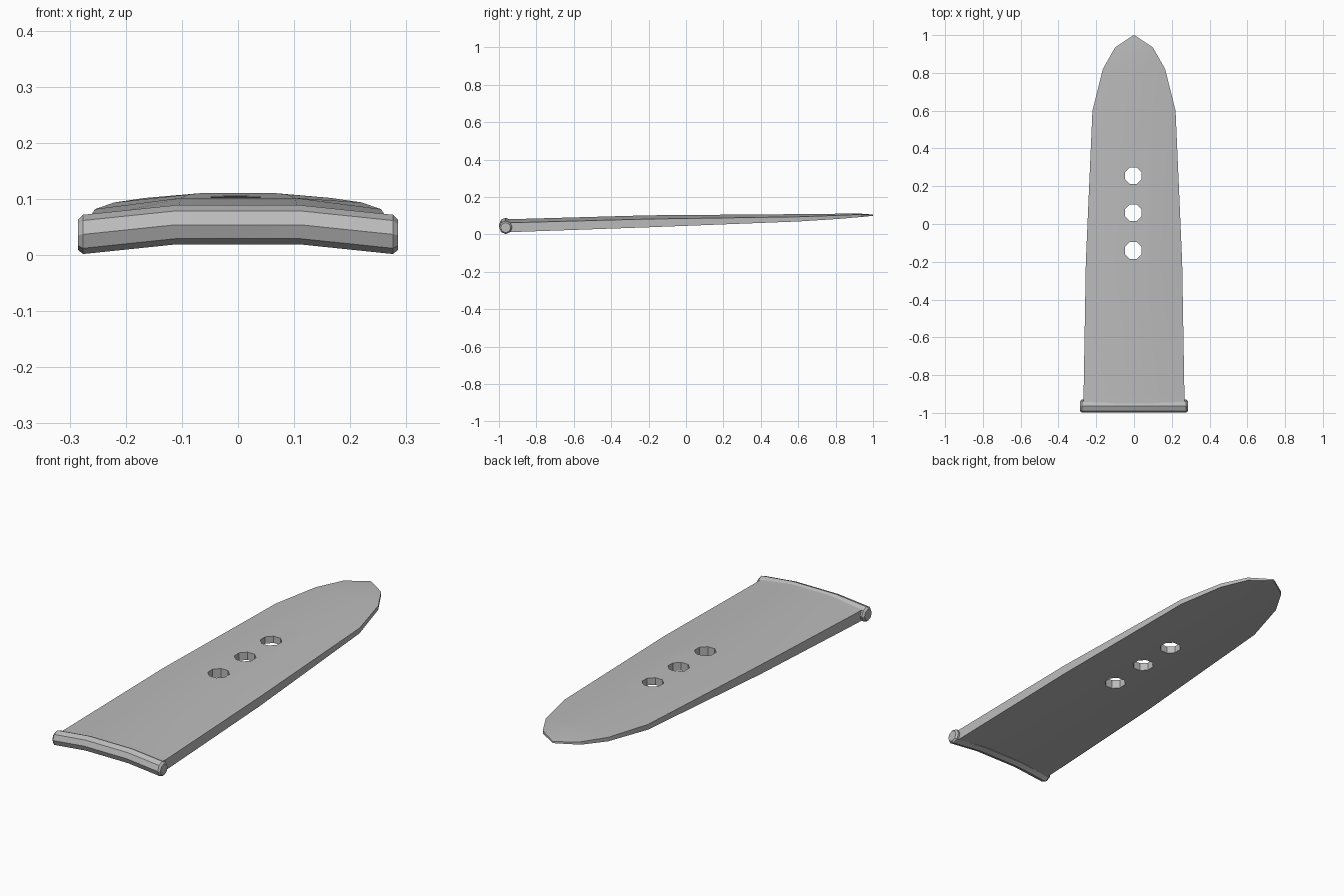
import bpy, bmesh, math

if "Cube" in bpy.data.objects:
    bpy.data.objects.remove(bpy.data.objects["Cube"])

GREY = (0.5, 0.5, 0.5, 1)
mat = bpy.data.materials.new("strap grey")
mat.diffuse_color = GREY
mat.use_nodes = True
mat.node_tree.nodes["Principled BSDF"].inputs["Base Color"].default_value = GREY


def loft(name, rings):
    """Closed solid through a list of equal-length rings of points."""
    bm = bmesh.new()
    rows = [[bm.verts.new(p) for p in ring] for ring in rings]
    n = len(rows[0])
    for a, b in zip(rows, rows[1:]):
        for i in range(n):
            j = (i + 1) % n
            bm.faces.new((a[i], a[j], b[j], b[i]))
    bm.faces.new(rows[0])
    bm.faces.new(rows[-1])
    bmesh.ops.remove_doubles(bm, verts=bm.verts, dist=0.0005)
    bmesh.ops.recalc_face_normals(bm, faces=bm.faces)
    mesh = bpy.data.meshes.new(name)
    bm.to_mesh(mesh)
    bm.free()
    mesh.materials.append(mat)
    obj = bpy.data.objects.new(name, mesh)
    bpy.context.collection.objects.link(obj)
    return obj


def smooth(obj, degrees):
    bpy.ops.object.select_all(action='DESELECT')
    obj.select_set(True)
    bpy.context.view_layer.objects.active = obj
    bpy.ops.object.shade_smooth_by_angle(angle=math.radians(degrees))


# Strap stations: y, half width, top height, edge drop, thickness
stations = [
    (-0.96, 0.267, 0.084, 0.020, 0.052),
    (-0.91, 0.267, 0.083, 0.020, 0.050),
    (-0.20, 0.255, 0.103, 0.021, 0.044),
    (0.60, 0.220, 0.109, 0.015, 0.025),
    (0.82, 0.165, 0.111, 0.009, 0.019),
    (0.935, 0.100, 0.111, 0.004, 0.014),
    (0.999, 0.004, 0.106, 0.000, 0.007),
]
across = [(-1, 1), (-0.4, 0.05), (0.4, 0.05), (1, 1)]  # width share, drop share


def strap_ring(y, w, top, drop, thick):
    upper = [(u * w, y, top - d * drop) for u, d in across]
    return upper + [(x, y, z - thick) for x, y, z in reversed(upper)]


strap = loft("strap", [strap_ring(*s) for s in stations])

# Buckle holes cut through the strap
for i, y in enumerate((-0.14, 0.06, 0.255)):
    ring = [(-0.004 + 0.048 * math.cos(a), y + 0.048 * math.sin(a))
            for a in (math.pi * (k + 0.5) / 4 for k in range(8))]
    cutter = loft(f"hole_cutter_{i + 1}", [[(px, py, z) for px, py in ring] for z in (-0.1, 0.3)])
    cutter.hide_render = True
    mod = strap.modifiers.new("hole", 'BOOLEAN')
    mod.object = cutter
    mod.solver = 'EXACT'
    bpy.context.view_layer.objects.active = strap
    bpy.ops.object.modifier_apply(modifier=mod.name)
    bpy.data.objects.remove(cutter)
smooth(strap, 25)

# Curved octagonal bar along the front end, with chamfered ends: x, height, radius
half = [(0.112, 0.054, 0.035), (0.276, 0.037, 0.035), (0.285, 0.036, 0.027)]
path = [(-x, z, r) for x, z, r in reversed(half)] + half
bar = loft("end_bar", [
    [(x, -0.964 + r * math.cos(k * math.pi / 4), z + r * math.sin(k * math.pi / 4)) for k in range(8)]
    for x, z, r in path])
smooth(bar, 30)
